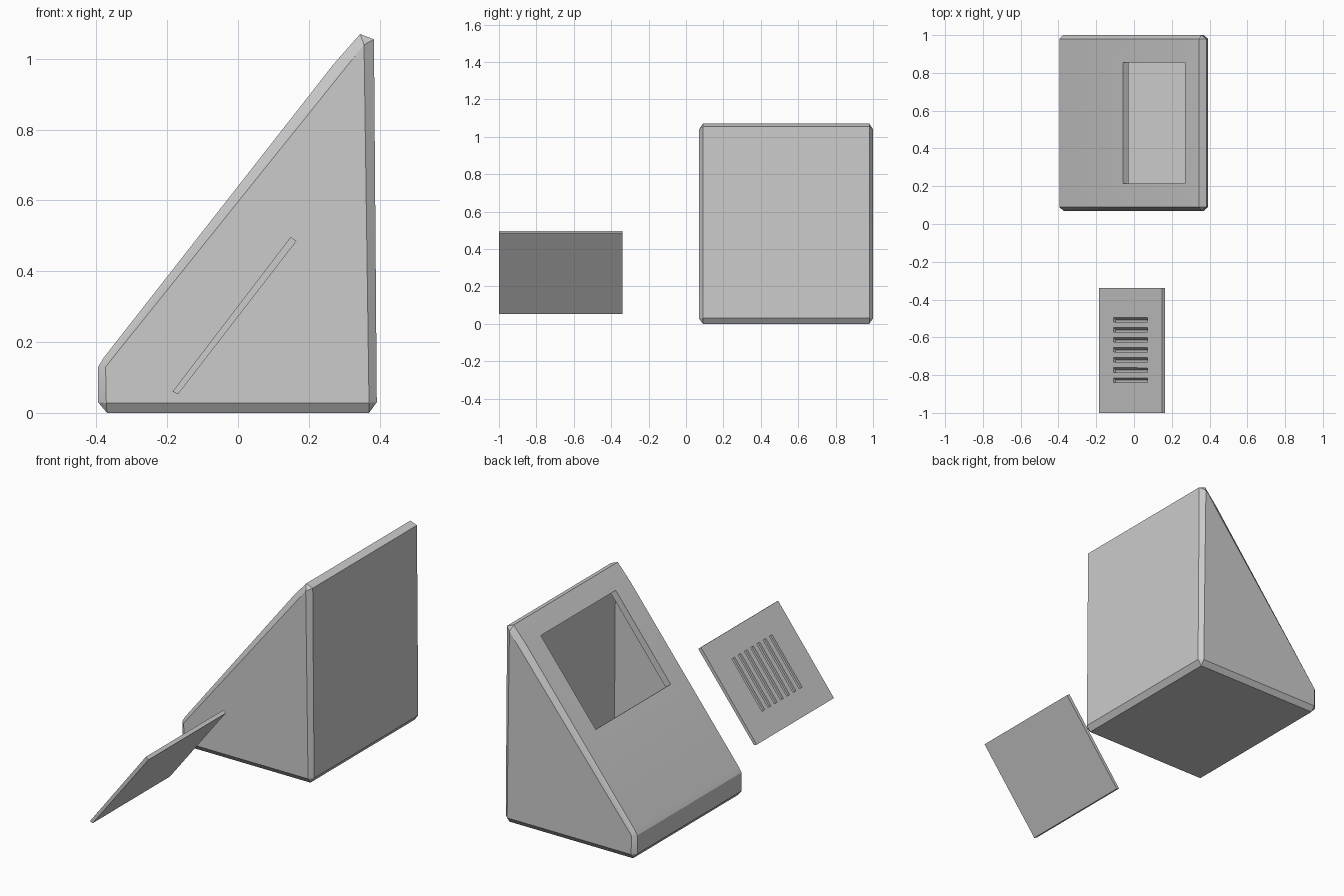
import bpy, bmesh, math
from mathutils import Vector

if "Cube" in bpy.data.objects:
    bpy.data.objects.remove(bpy.data.objects["Cube"])


def hull_object(name, groups):
    """One mesh made from the convex hull of each group of points."""
    bm = bmesh.new()
    for pts in groups:
        verts = [bm.verts.new(p) for p in pts]
        bmesh.ops.convex_hull(bm, input=verts)
    bmesh.ops.dissolve_limit(bm, angle_limit=0.05, verts=bm.verts[:], edges=bm.edges[:])
    bmesh.ops.recalc_face_normals(bm, faces=bm.faces[:])
    me = bpy.data.meshes.new(name)
    bm.to_mesh(me)
    bm.free()
    ob = bpy.data.objects.new(name, me)
    bpy.context.collection.objects.link(ob)
    return ob


def extrude(profile, *ys):
    return [(x, y, z) for y in ys for x, z in profile]


def activate(ob):
    bpy.ops.object.select_all(action='DESELECT')
    ob.select_set(True)
    bpy.context.view_layer.objects.active = ob


def cut(ob, cutter):
    cutter.hide_render = True
    mod = ob.modifiers.new("cut", 'BOOLEAN')
    mod.operation = 'DIFFERENCE'
    mod.solver = 'EXACT'
    mod.object = cutter
    activate(ob)
    bpy.ops.object.modifier_apply(modifier=mod.name)
    bpy.data.objects.remove(cutter)


# Wedge housing: chamfered ring between two smaller end faces
ring = [(-0.37, 0), (0.37, 0), (0.392, 0.03), (0.384, 1.055), (0.345, 1.07),
        (0.27, 0.985), (-0.38, 0.155), (-0.395, 0.13), (-0.395, 0.03)]
end = [(-0.372, 0.028), (0.37, 0.028), (0.356, 1.04), (-0.374, 0.13)]
housing = hull_object("wedge_housing",
                      [extrude(ring, 0.09, 0.98) + extrude(end, 0.07, 1.0)])

# Opening in the sloped panel, cut square to the slope
inward = Vector((0.79, -0.61))
low, high = Vector((-0.06, 0.566)), Vector((0.27, 0.985))
frame = [low - inward * 0.05, low + inward * 0.06,
         high + inward * 0.06, high - inward * 0.05]
cut(housing, hull_object("opening_cutter", [extrude(frame, 0.215, 0.855)]))

# Hollow interior
cavity = [(-0.355, 0.04), (0.352, 0.04), (0.345, 1.02), (-0.355, 0.122)]
cut(housing, hull_object("cavity_cutter", [extrude(cavity, 0.11, 0.96)]))
activate(housing)
bpy.ops.object.shade_smooth_by_angle(angle=math.radians(25))

# Separate vent panel lying in front at the same slope
plate = [(-0.185, 0.06), (-0.169, 0.053), (0.165, 0.485), (0.149, 0.497)]
panel = hull_object("vent_panel", [extrude(plate, -1.0, -0.34)])

# Seven louvre grooves in its upper face
along = Vector((0.607, 0, 0.795))
out = Vector((-0.795, 0, 0.607))
section = [(-0.012, -0.012), (0, -0.012), (0.012, 0), (0.012, 0.012), (-0.012, 0.012)]
grooves = []
for i in range(7):
    centre = Vector((-0.018, -0.507 - i * 0.0532, 0.2785))
    grooves.append([centre + along * s + out * h + Vector((0, y, 0))
                    for s in (-0.148, 0.148) for y, h in section])
cut(panel, hull_object("groove_cutter", grooves))
